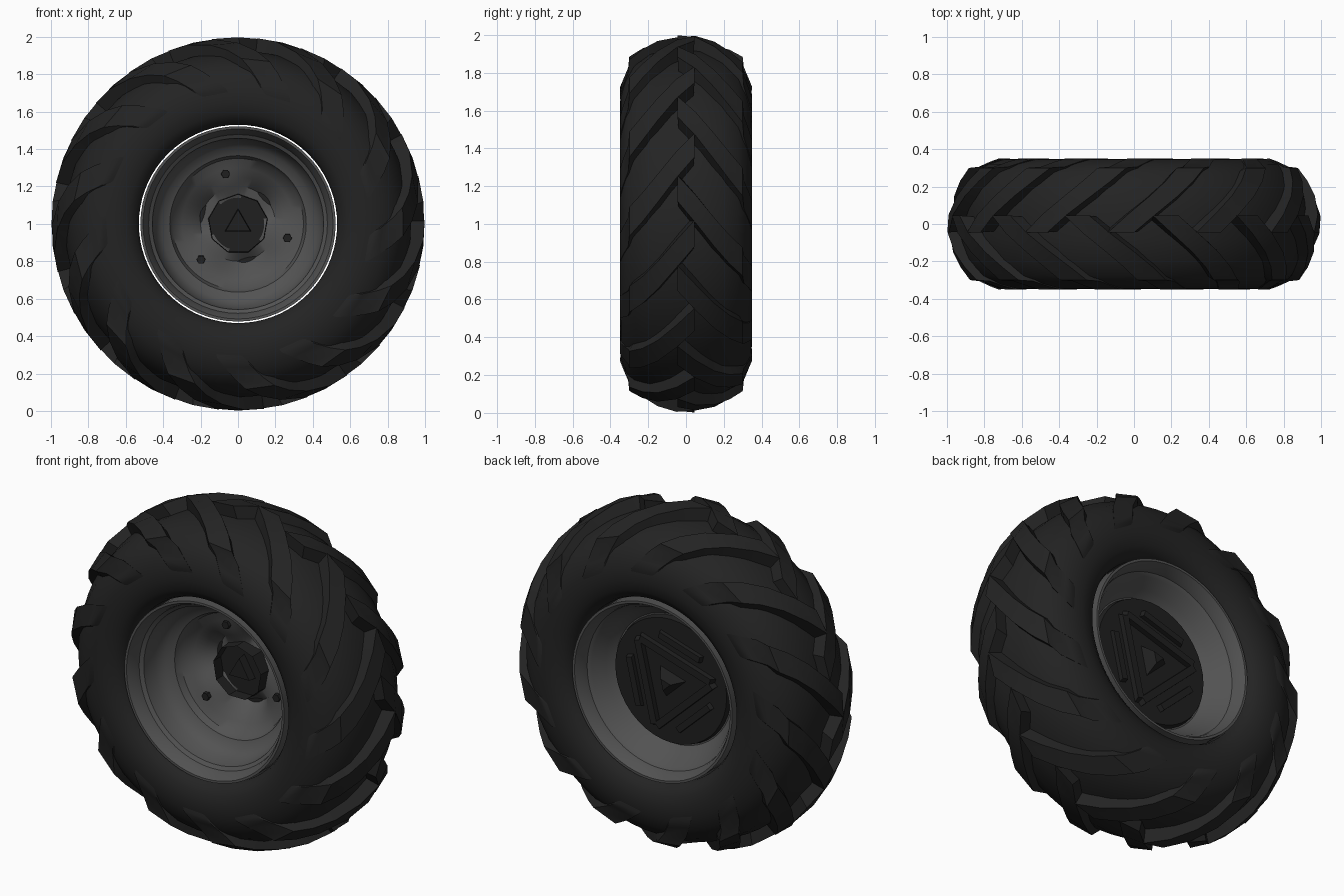
import bpy, bmesh, math
from math import radians, cos, sin, pi

cube = bpy.data.objects.get("Cube")
if cube:
    bpy.data.objects.remove(cube)


def material(name, value):
    m = bpy.data.materials.new(name)
    m.use_nodes = True
    colour = (value, value, value, 1)
    m.diffuse_color = colour
    bsdf = m.node_tree.nodes["Principled BSDF"]
    bsdf.inputs["Base Color"].default_value = colour
    bsdf.inputs["Roughness"].default_value = 0.8
    return m


RUBBER = material("black rubber", 0.017)
STEEL = material("grey steel", 0.085)
DARK = material("dark hub metal", 0.014)


def polar(r, angle, y):
    """Point at a radius and angle around the axle."""
    return (r * cos(angle), y, 1 + r * sin(angle))


def finish(name, bm, mat, smooth=None):
    bmesh.ops.recalc_face_normals(bm, faces=bm.faces)
    mesh = bpy.data.meshes.new(name)
    bm.to_mesh(mesh)
    bm.free()
    obj = bpy.data.objects.new(name, mesh)
    bpy.context.collection.objects.link(obj)
    mesh.materials.append(mat)
    if smooth:
        bpy.ops.object.select_all(action='DESELECT')
        obj.select_set(True)
        bpy.context.view_layer.objects.active = obj
        bpy.ops.object.shade_smooth_by_angle(angle=radians(smooth))
    return obj


def bridge(bm, rings, loop):
    """Skin a list of closed vertex rings; optionally join last to first."""
    pairs = list(zip(rings, rings[1:])) + ([(rings[-1], rings[0])] if loop else [])
    for a, b in pairs:
        n = len(a)
        for i in range(n):
            bm.faces.new((a[i], a[(i + 1) % n], b[(i + 1) % n], b[i]))


def lathe(name, profile, segs, mat, smooth, warp=lambda y, r, a: y):
    """Revolve a closed (y, r) profile around the axle."""
    bm = bmesh.new()
    rings = []
    for k in range(segs):
        a = 2 * pi * k / segs
        rings.append([bm.verts.new(polar(r, a, warp(y, r, a))) for y, r in profile])
    bridge(bm, rings, True)
    return finish(name, bm, mat, smooth)


def prism(bm, outline, y0, y1, shrink=1.0):
    """Extrude (x, z) points along the axle, with an optional taper."""
    n = len(outline)
    cx, cz = sum(p[0] for p in outline) / n, sum(p[1] for p in outline) / n
    a = [bm.verts.new((x, y0, z + 1)) for x, z in outline]
    b = [bm.verts.new((cx + (x - cx) * shrink, y1, cz + (z - cz) * shrink + 1))
         for x, z in outline]
    bridge(bm, [a, b], False)
    bm.faces.new(a)
    return bm.faces.new(b)


def ngon(n, r, start=0.0):
    return [(r * cos(start + 2 * pi * k / n), r * sin(start + 2 * pi * k / n))
            for k in range(n)]


def bar(bm, p, q, width, y0, y1):
    """Straight raised bar between two (x, z) points."""
    dx, dz = q[0] - p[0], q[1] - p[1]
    s = width / 2 / math.hypot(dx, dz)
    nx, nz = -dz * s, dx * s
    prism(bm, [(p[0] + nx, p[1] + nz), (q[0] + nx, q[1] + nz),
               (q[0] - nx, q[1] - nz), (p[0] - nx, p[1] - nz)], y0, y1, 0.92)


# Tyre carcass
half = [(0.27, 0.53), (0.305, 0.545), (0.335, 0.59), (0.348, 0.65), (0.345, 0.72),
        (0.32, 0.79), (0.275, 0.85), (0.19, 0.9), (0.08, 0.925)]
lathe("tyre", half + [(-y, r) for y, r in reversed(half)], 72, RUBBER, 40)

# Tread lugs: (distance across, radius, trailing degrees, width degrees)
stations = [(-0.045, 0.998, 0, 8), (0.05, 0.995, 6, 8.5), (0.15, 0.968, 13, 9),
            (0.23, 0.93, 18.5, 9.5), (0.3, 0.885, 23, 10), (0.306, 0.83, 26.5, 10.5),
            (0.333, 0.77, 30, 11), (0.35, 0.725, 33, 11.5), (0.335, 0.66, 37, 10)]
LUGS = 13


def tread(name, side, first):
    bm = bmesh.new()
    for k in range(LUGS):
        lead = radians(first + k * 360 / LUGS)
        rings = []
        for y, r, trail, width in stations:
            a = lead - radians(trail)
            b = a - radians(width)
            flare = radians(1.6)
            low_y, low_r = side * y * 0.86, r - 0.09
            rings.append([bm.verts.new(p) for p in (
                polar(low_r, a + flare, low_y), polar(r, a, side * y),
                polar(r, b, side * y), polar(low_r, b - flare, low_y))])
        bridge(bm, rings, False)
        bm.faces.new(rings[0])
        bm.faces.new(rings[-1])
    finish(name, bm, RUBBER, 35)


tread("front_tread_lugs", -1, 1.1)
tread("back_tread_lugs", 1, 14.9)

# Wheel rim with a three-lobed dish on the front
LOBE = radians(104)


def lobes(y, r, a):
    if y < 0.07 and r < 0.33:
        return y + 0.035 * (1 - cos(3 * (a - LOBE))) * (0.34 - r) / 0.12 * (r > 0.18)
    return y


rim_profile = [(-0.315, 0.522), (-0.315, 0.508), (-0.27, 0.485), (-0.24, 0.478),
               (-0.225, 0.458), (-0.14, 0.445), (-0.09, 0.41), (-0.07, 0.365),
               (-0.03, 0.35), (-0.01, 0.3), (0.0, 0.25), (0.03, 0.2), (0.06, 0.14),
               (0.1, 0.14), (0.11, 0.38), (0.15, 0.42), (0.225, 0.458),
               (0.24, 0.478), (0.27, 0.485), (0.315, 0.508), (0.315, 0.522)]
lathe("wheel_rim", rim_profile, 60, STEEL, 35, lobes)

# Wheel bolts
bm = bmesh.new()
for k in range(3):
    a = LOBE + k * 2 * pi / 3
    cx, cz = 0.275 * cos(a), 0.275 * sin(a)
    prism(bm, [(cx + x, cz + z) for x, z in ngon(6, 0.026)], 0.03, -0.025, 0.9)
finish("wheel_bolts", bm, DARK)

# Front hub with a recessed socket and three-sided spindle
bm = bmesh.new()
face = prism(bm, ngon(9, 0.165, pi / 2), 0.12, -0.01, 0.95)
bmesh.ops.inset_region(bm, faces=[face], thickness=0.055)
bmesh.ops.translate(bm, verts=face.verts, vec=(0, 0.07, 0))
finish("front_hub", bm, DARK)
bm = bmesh.new()
prism(bm, ngon(3, 0.085, pi / 2), 0.08, 0.01, 0.9)
finish("spindle", bm, DARK)

# Back hub cap
bm = bmesh.new()
prism(bm, ngon(40, 0.375), 0.1, 0.14, 0.97)
finish("hub_cap", bm, DARK, 30)

# Raised triangle, outer bars and centre stud on the cap
bm = bmesh.new()
start = radians(47)
corners = ngon(3, 0.3, start)
for k in range(3):
    p, q = corners[k], corners[(k + 1) % 3]
    bar(bm, p, q, 0.045, 0.13, 0.17)
    a = start + pi / 3 + k * 2 * pi / 3
    mx, mz = 0.235 * cos(a), 0.235 * sin(a)
    tx, tz = -0.15 * sin(a), 0.15 * cos(a)
    bar(bm, (mx - tx, mz - tz), (mx + tx, mz + tz), 0.04, 0.13, 0.165)
finish("cap_ridges", bm, DARK)
bm = bmesh.new()
prism(bm, ngon(3, 0.11, start), 0.13, 0.2, 0.35)
finish("cap_stud", bm, DARK)
